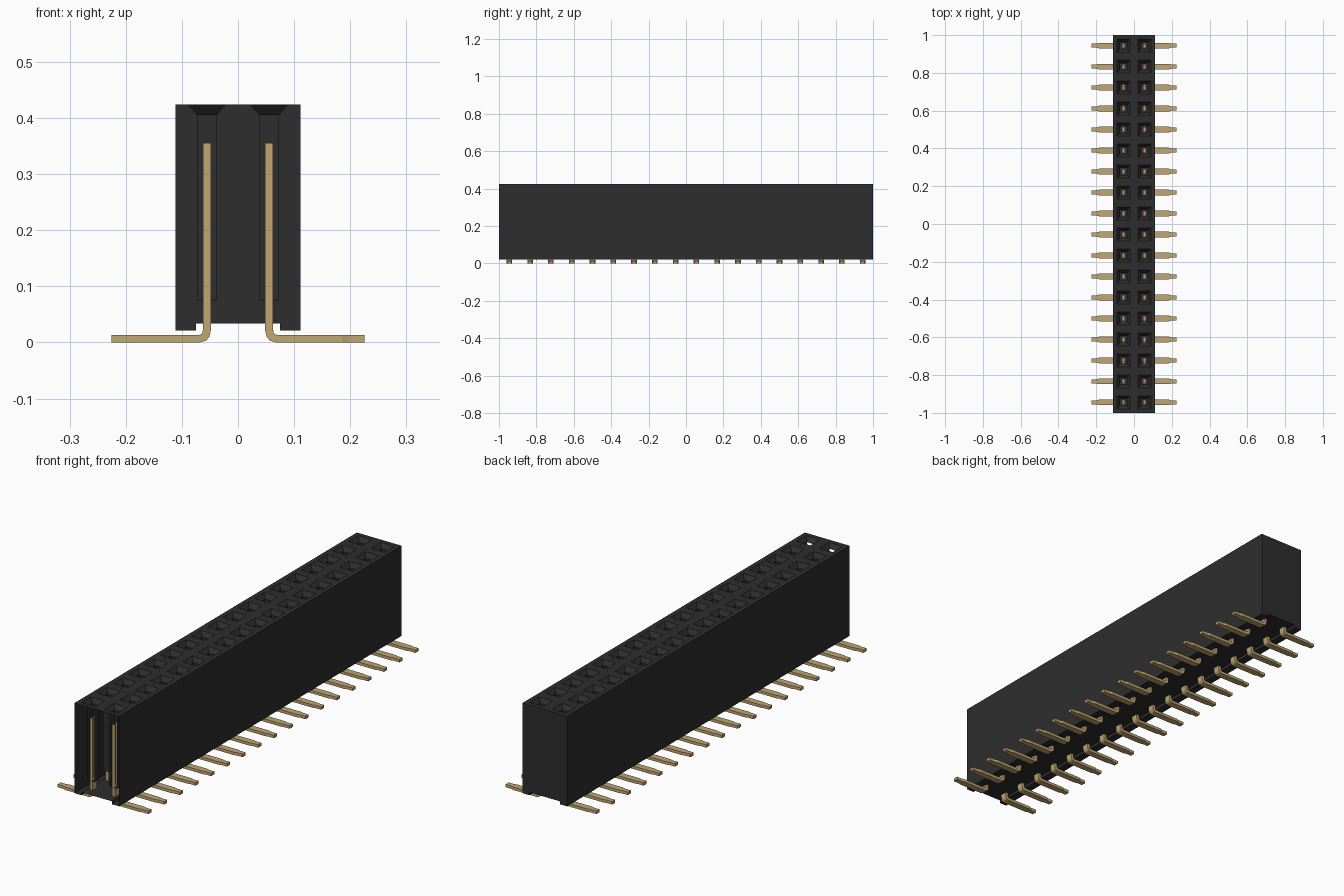
import bpy, bmesh

cube = bpy.data.objects.get("Cube")
if cube:
    bpy.data.objects.remove(cube)

ROWS = 18
PITCH = 2 / ROWS
HALF = 0.111            # half width of the housing
TOP, FLOOR = 0.424, 0.075
COL = 0.0555            # distance of each column from the centre


def material(name, rgb, rough):
    m = bpy.data.materials.new(name)
    m.use_nodes = True
    m.diffuse_color = (*rgb, 1)
    bsdf = m.node_tree.nodes["Principled BSDF"]
    bsdf.inputs["Base Color"].default_value = (*rgb, 1)
    bsdf.inputs["Roughness"].default_value = rough
    return m


black = material("black plastic", (0.027, 0.027, 0.027), 0.6)
gold = material("gold metal", (0.53, 0.385, 0.17), 0.4)


def finish(bm, name, mat):
    bmesh.ops.remove_doubles(bm, verts=bm.verts, dist=0.0001)
    mesh = bpy.data.meshes.new(name)
    bm.to_mesh(mesh)
    bm.free()
    mesh.materials.append(mat)
    ob = bpy.data.objects.new(name, mesh)
    bpy.context.collection.objects.link(ob)
    return ob


def square(bm, x, y, half, z):
    return [bm.verts.new((x + sx * half, y + sy * half, z))
            for sx, sy in ((-1, -1), (1, -1), (1, 1), (-1, 1))]


def bridge(bm, upper, lower, skip=()):
    for i in range(4):
        if i not in skip:
            j = (i + 1) % 4
            bm.faces.new((upper[i], upper[j], lower[j], lower[i]))


# Housing: side walls, stepped underside and closed back, open at the front
bm = bmesh.new()
half_profile = [(HALF, TOP), (HALF, 0.021), (0.075, 0.021), (0.075, 0.034)]
profile = half_profile + [(-x, z) for x, z in reversed(half_profile)]
front = [bm.verts.new((x, -1, z)) for x, z in profile]
back = [bm.verts.new((x, 1, z)) for x, z in profile]
for i in range(len(profile) - 1):
    bm.faces.new((front[i], front[i + 1], back[i + 1], back[i]))
bm.faces.new(back)

# Top face made of cells, each with a chamfered socket
for row in range(ROWS):
    y = -1 + PITCH * (row + 0.5)
    for x in (-COL, COL):
        cell = square(bm, x, y, HALF / 2, TOP)
        mouth = square(bm, x, y, 0.034, TOP)
        throat = square(bm, x, y, 0.0175, 0.405)
        base = square(bm, x, y, 0.0175, FLOOR)
        bridge(bm, cell, mouth)
        bridge(bm, mouth, throat)
        # The first sockets are open towards the front
        bridge(bm, throat, base, skip=(0,) if row == 0 else ())
        bm.faces.new(base)
finish(bm, "housing", black)


def add_box(bm, lo, hi):
    a = [bm.verts.new((x, y, lo[2])) for x, y in
         ((lo[0], lo[1]), (hi[0], lo[1]), (hi[0], hi[1]), (lo[0], hi[1]))]
    b = [bm.verts.new((v.co.x, v.co.y, hi[2])) for v in a]
    bm.faces.new(a[::-1])
    bm.faces.new(b)
    bridge(bm, a, b)


# Contact: bent leg swept along a path of (x, z) edge pairs with half widths
LEG = [((0.0485, 0.09), (0.0625, 0.09), 0.015),
       ((0.0485, 0.021), (0.0625, 0.023), 0.015),
       ((0.0510, 0.010), (0.0635, 0.017), 0.015),
       ((0.0570, 0.003), (0.0660, 0.0145), 0.015),
       ((0.0680, 0.0), (0.0710, 0.013), 0.015),
       ((0.1850, 0.0), (0.1850, 0.013), 0.015),
       ((0.1980, 0.0), (0.1980, 0.013), 0.011),
       ((0.2250, 0.0), (0.2250, 0.013), 0.011)]


def contact_mesh():
    bm = bmesh.new()
    rings = []
    for (x0, z0), (x1, z1), w in LEG:
        rings.append([bm.verts.new(c) for c in
                      ((x0, -w, z0), (x0, w, z0), (x1, w, z1), (x1, -w, z1))])
    for a, b in zip(rings, rings[1:]):
        bridge(bm, a, b)
    bm.faces.new(rings[0])
    bm.faces.new(rings[-1][::-1])
    # Two upright tines with a gap between them
    for side in (-1, 1):
        ys = sorted((side * 0.007, side * 0.015))
        add_box(bm, (0.0485, ys[0], 0.09), (0.0625, ys[1], 0.355))
    bmesh.ops.recalc_face_normals(bm, faces=bm.faces)
    return bm


first = finish(contact_mesh(), "left_contact_1", gold)
first.location.y = -1 + PITCH / 2
for row in range(ROWS):
    for side, turn in (("left", 0.0), ("right", 3.14159265)):
        if row == 0 and side == "left":
            continue
        ob = bpy.data.objects.new(f"{side}_contact_{row + 1}", first.data)
        ob.location.y = -1 + PITCH * (row + 0.5)
        ob.rotation_euler.z = turn
        bpy.context.collection.objects.link(ob)
